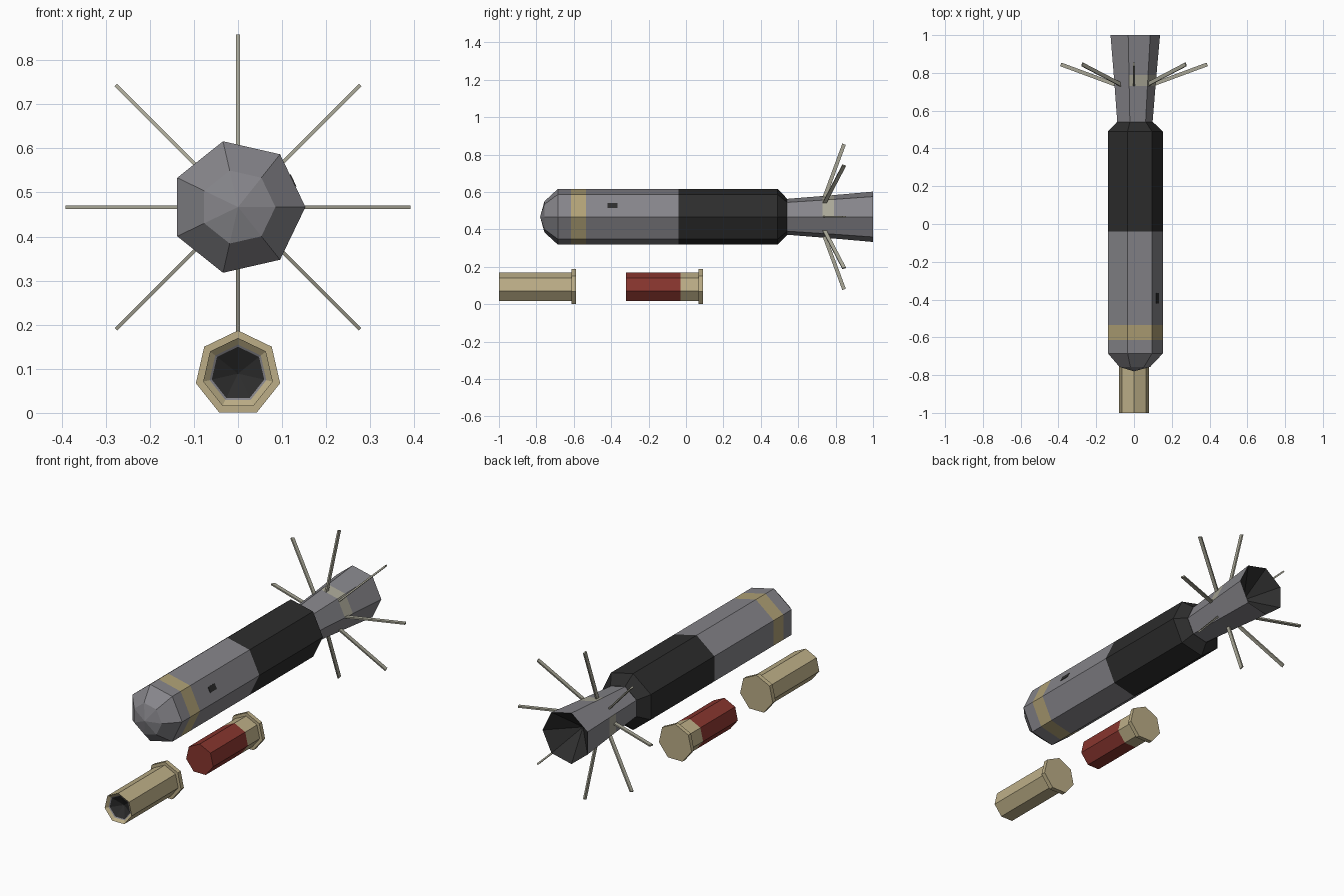
import bpy, bmesh, math
from mathutils import Vector

cube = bpy.data.objects.get("Cube")
if cube:
    bpy.data.objects.remove(cube, do_unlink=True)

SIDES = 7


def srgb(r, g, b):
    return [((c / 255 + 0.055) / 1.055) ** 2.4 for c in (r, g, b)] + [1.0]


def material(name, *rgb):
    m = bpy.data.materials.new(name)
    m.use_nodes = True
    m.diffuse_color = srgb(*rgb)
    m.node_tree.nodes["Principled BSDF"].inputs["Base Color"].default_value = srgb(*rgb)
    return m


MATS = {
    "grey": material("steel grey", 134, 133, 138),
    "black": material("charcoal", 45, 45, 45),
    "tan": material("brass tan", 188, 174, 135),
    "band": material("band yellow", 176, 161, 118),
    "red": material("dark red", 135, 53, 46),
    "pale": material("pale metal", 168, 166, 150),
}
ORDER = list(MATS)


def finish(name, bm):
    bmesh.ops.recalc_face_normals(bm, faces=bm.faces)
    me = bpy.data.meshes.new(name)
    bm.to_mesh(me)
    bm.free()
    for m in MATS.values():
        me.materials.append(m)
    ob = bpy.data.objects.new(name, me)
    bpy.context.collection.objects.link(ob)
    return ob


def lathe(name, cz, start, profile):
    """Closed faceted body along y; profile rows are (y, radius, colour of the strip that follows)."""
    bm = bmesh.new()
    rings = []
    for y, r, _ in profile:
        angles = [start + math.tau * i / SIDES for i in range(SIDES)] if r else [0]
        rings.append([bm.verts.new((r * math.cos(a), y, cz + r * math.sin(a))) for a in angles])
    for a, b, (_, _, col) in zip(rings, rings[1:], profile):
        for i in range(SIDES):
            j = (i + 1) % SIDES
            quad = [a[i % len(a)], a[j % len(a)], b[j % len(b)], b[i % len(b)]]
            face = bm.faces.new(list(dict.fromkeys(quad)))
            face.material_index = ORDER.index(col)
    return finish(name, bm)


def box_between(name, p, q, side, width, thick, col):
    """Flat bar from p to q; side is the direction of its thin edge."""
    bm = bmesh.new()
    wide = (q - p).cross(side).normalized() * width / 2
    thin = side.normalized() * thick / 2
    ends = [[bm.verts.new(e + wide * s + thin * t) for s, t in ((1, 1), (1, -1), (-1, -1), (-1, 1))]
            for e in (p, q)]
    bm.faces.new(ends[0])
    bm.faces.new(ends[1])
    for i in range(4):
        j = (i + 1) % 4
        bm.faces.new((ends[0][i], ends[0][j], ends[1][j], ends[1][i]))
    for f in bm.faces:
        f.material_index = ORDER.index(col)
    return finish(name, bm)


# Rocket body with blunt nose, yellow band and dark rear half
CZ = 0.467
lathe("rocket_body", CZ, 0, [
    (-0.78, 0, "grey"), (-0.757, 0.085, "grey"), (-0.685, 0.153, "grey"),
    (-0.615, 0.153, "band"), (-0.535, 0.153, "grey"), (-0.04, 0.153, "black"),
    (0.49, 0.153, "black"), (0.54, 0.1, "black"), (0.54, 0, "black")])

# Flared tail, hollow at the back
tail = lathe("tail_cone", CZ, 0, [
    (0.535, 0, "grey"), (0.535, 0.098, "grey"), (0.73, 0.114, "grey"),
    (0.79, 0.119, "grey"), (1.0, 0.138, "black"), (0.86, 0, "black")])

# Pale worn patches on some tail faces
for f in tail.data.polygons:
    c = f.center
    if 0.74 < c.y < 0.78:
        side = int(math.degrees(math.atan2(c.z - CZ, c.x)) % 360 * SIDES / 360)
        if side in (0, 1, 3):
            f.material_index = ORDER.index("pale")

# Eight swept stabiliser blades
for i in range(8):
    a = math.tau * i / 8
    out = Vector((math.cos(a), 0, math.sin(a)))
    if i % 2:
        out.x *= 1.0
    centre = Vector((0, 0, CZ))
    box_between(f"tail_blade_{i + 1}", centre + out * 0.085 + Vector((0, 0.733, 0)),
                centre + out * 0.388 + Vector((0, 0.845, 0)),
                Vector((-out.z, 0, out.x)), 0.02, 0.008, "pale")

# Small dark mark on one flank
half = math.pi / SIDES
normal = Vector((math.cos(half), 0, math.sin(half)))
spot = Vector((0, 0, CZ)) + normal * 0.153 * math.cos(half)
box_between("flank_mark", spot + Vector((0, -0.42, 0)), spot + Vector((0, -0.365, 0)),
            normal, 0.03, 0.004, "black")

# Two cartridges lying below: one empty case with a hollow mouth, one loaded
SZ, R, RIM = 0.089, 0.081, 0.098
lathe("empty_case", SZ, math.pi / 2, [
    (-0.95, 0, "black"), (-0.985, 0.061, "grey"), (-0.988, 0.066, "tan"), (-1.0, R, "tan"),
    (-0.612, R, "tan"), (-0.612, RIM, "tan"), (-0.588, RIM, "tan"), (-0.588, 0, "tan")])
lathe("loaded_cartridge", SZ, math.pi / 2, [
    (-0.32, 0, "red"), (-0.32, R, "red"), (-0.03, R, "tan"),
    (0.068, R, "tan"), (0.068, RIM, "tan"), (0.09, RIM, "tan"), (0.09, 0, "tan")])
